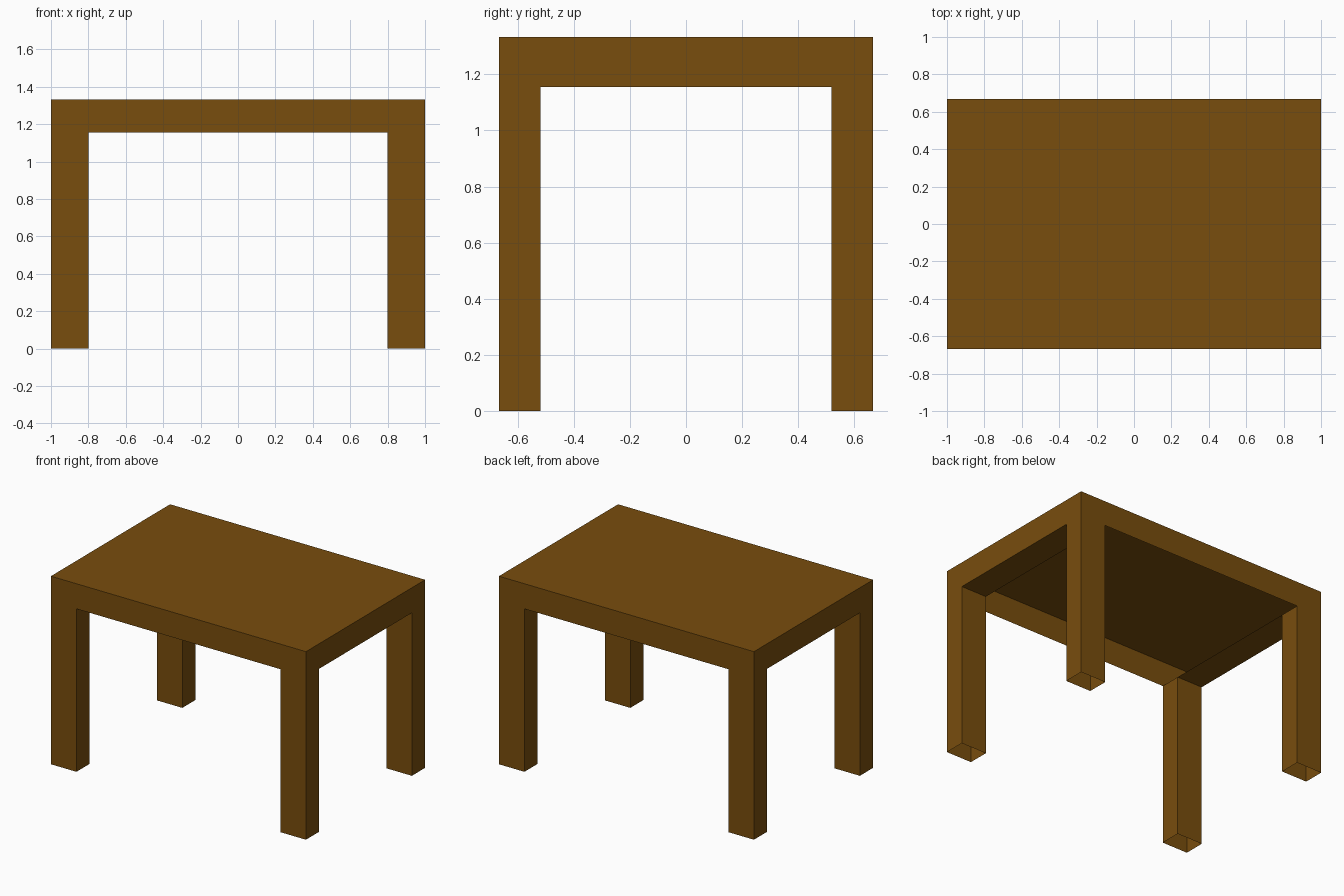
import bpy, bmesh
from mathutils import Matrix, Vector

if "Cube" in bpy.data.objects:
    bpy.data.objects.remove(bpy.data.objects["Cube"])

HX, HY, H = 1.0, 0.667, 1.333      # table half sizes and height
LX, LY, LZ = 0.80, 0.519, 1.155    # inner leg lines and apron bottom

wood = bpy.data.materials.new("brown wood")
wood.diffuse_color = (0.19, 0.075, 0.004, 1)
wood.use_nodes = True
wood.node_tree.nodes["Principled BSDF"].inputs["Base Color"].default_value = wood.diffuse_color


def box(name, lo, hi, drop):
    """Thin-shelled box; faces whose normal matches drop() are left out."""
    lo, hi = Vector(lo), Vector(hi)
    bm = bmesh.new()
    bmesh.ops.create_cube(bm, size=1, matrix=Matrix.LocRotScale(
        (lo + hi) / 2, None, hi - lo))
    bm.normal_update()
    bmesh.ops.delete(bm, geom=[f for f in bm.faces if drop(f.normal)],
                     context='FACES')
    me = bpy.data.meshes.new(name)
    bm.to_mesh(me)
    bm.free()
    me.materials.append(wood)
    ob = bpy.data.objects.new(name, me)
    bpy.context.collection.objects.link(ob)
    return ob


# table top with its apron: a shell open underneath
box("table_top", (-HX, -HY, LZ), (HX, HY, H), lambda n: n.z < -0.5)

for sx, side in ((-1, "left"), (1, "right")):
    # flat strip under each short end, between the legs
    x0, x1 = sorted((sx * LX, sx * HX))
    box(side + "_end_strip", (x0, -LY, LZ - 0.01), (x1, LY, LZ),
        lambda n: n.z < 0.5).data.flip_normals()
    # hollow legs, open at both ends
    for sy, end in ((-1, "front"), (1, "back")):
        y0, y1 = sorted((sy * LY, sy * HY))
        box(end + "_" + side + "_leg", (x0, y0, 0), (x1, y1, LZ),
            lambda n: abs(n.z) > 0.5)
